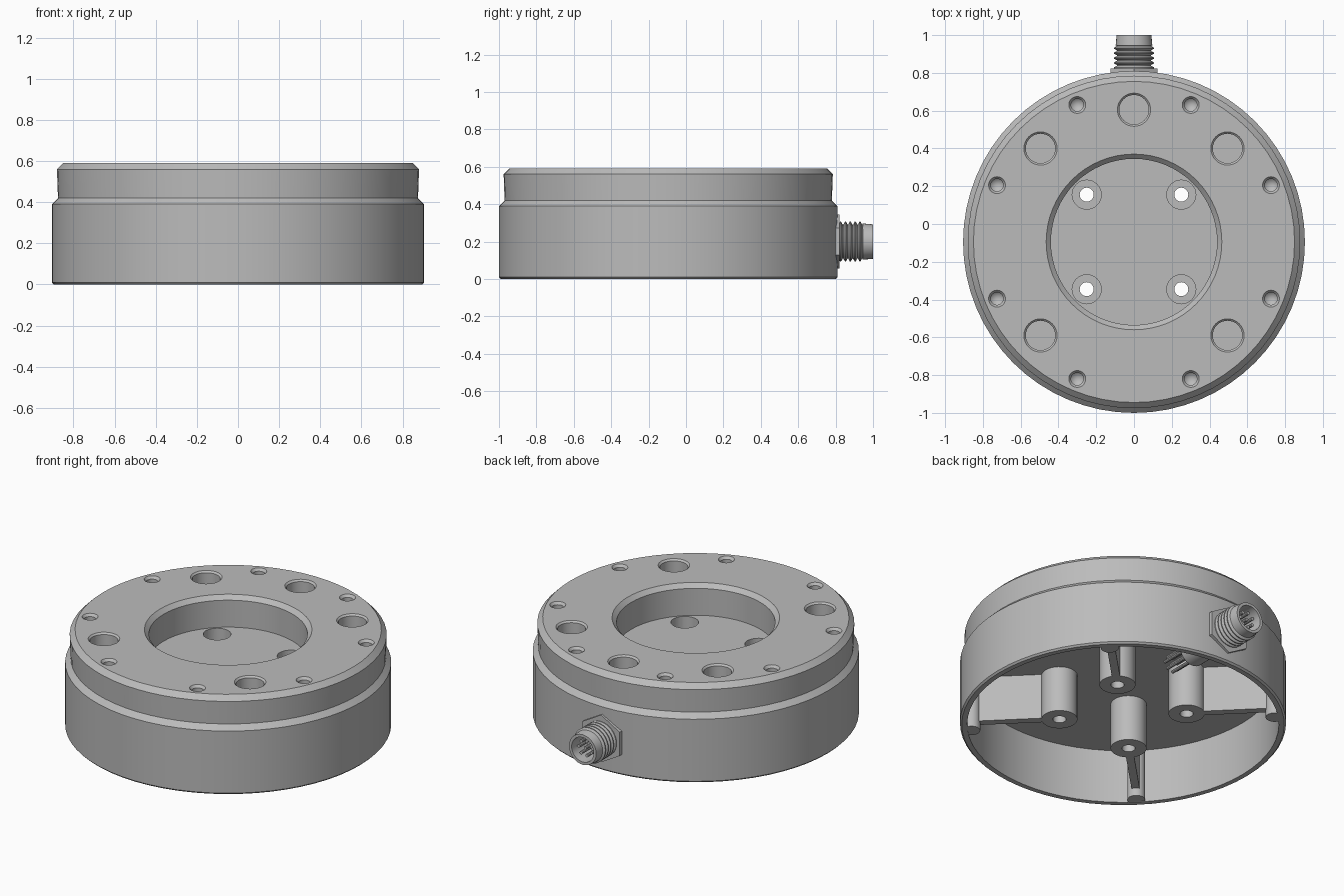
import bpy, bmesh
from math import radians, cos, sin, pi
from mathutils import Matrix, Vector

old = bpy.data.objects.get("Cube")
if old:
    bpy.data.objects.remove(old, do_unlink=True)

CY = -0.095          # body axis position on y
PORT_Z = 0.2         # connector height

grey = bpy.data.materials.new("machined_grey")
grey.use_nodes = True
grey.diffuse_color = (0.5, 0.5, 0.5, 1)
grey.node_tree.nodes["Principled BSDF"].inputs["Base Color"].default_value = (0.5, 0.5, 0.5, 1)


def add_lathe(bm, profile, steps, matrix=Matrix()):
    """Revolve a closed (radius, height) loop about z and add it to bm."""
    part = bmesh.new()
    verts = [part.verts.new((r, 0, z)) for r, z in profile]
    edges = []
    for a, b in zip(verts, verts[1:] + verts[:1]):
        if a.co.x > 0 or b.co.x > 0:
            edges.append(part.edges.new((a, b)))
    bmesh.ops.spin(part, geom=verts + edges, cent=(0, 0, 0), axis=(0, 0, 1),
                   angle=2 * pi, steps=steps)
    bmesh.ops.remove_doubles(part, verts=part.verts, dist=0.0002)
    bmesh.ops.recalc_face_normals(part, faces=part.faces)
    part.transform(matrix)
    mesh = bpy.data.meshes.new("temporary")
    part.to_mesh(mesh)
    part.free()
    bm.from_mesh(mesh)
    bpy.data.meshes.remove(mesh)


def add_rod(bm, r, z0, z1, steps, matrix=Matrix()):
    add_lathe(bm, [(0, z0), (r, z0), (r, z1), (0, z1)], steps, matrix)


def finish(name, bm):
    mesh = bpy.data.meshes.new(name)
    bm.to_mesh(mesh)
    bm.free()
    obj = bpy.data.objects.new(name, mesh)
    bpy.context.collection.objects.link(obj)
    mesh.materials.append(grey)
    return obj


def smooth(obj):
    bpy.ops.object.select_all(action="DESELECT")
    obj.select_set(True)
    bpy.context.view_layer.objects.active = obj
    bpy.ops.object.shade_smooth_by_angle(angle=radians(28))


def polar(radius, degrees):
    a = radians(degrees)
    return Matrix.Translation((radius * cos(a), CY + radius * sin(a), 0))


# Housing: stepped outside, recessed top, hollow underneath
bm = bmesh.new()
add_lathe(bm, [(0, 0.40), (0.44, 0.40), (0.44, 0.565), (0.465, 0.59), (0.85, 0.59),
               (0.88, 0.56), (0.875, 0.42), (0.88, 0.415), (0.905, 0.39), (0.905, 0.01),
               (0.895, 0), (0.865, 0), (0.865, 0.33), (0, 0.33)],
          64, Matrix.Translation((0, CY, 0)))
housing = finish("housing", bm)

# Hole cutters: dowel holes, threaded holes and mounting holes
bm = bmesh.new()
for angle in (45, 90, 135, 225, 315):
    add_lathe(bm, [(0, 0.40), (0.078, 0.40), (0.078, 0.58), (0.088, 0.59), (0.088, 0.62), (0, 0.62)],
              32, polar(0.70, angle))
for i in range(8):
    add_lathe(bm, [(0, 0.43), (0.033, 0.46), (0.033, 0.575), (0.045, 0.59), (0.045, 0.62), (0, 0.62)],
              20, polar(0.785, 22.5 + 45 * i))
for i in range(4):
    add_rod(bm, 0.077, 0.3, 0.5, 32, polar(0.354, 45 + 90 * i))
cutter = finish("hole_cutter", bm)
cutter.hide_render = True

cut = housing.modifiers.new("holes", "BOOLEAN")
cut.operation = "DIFFERENCE"
cut.solver = "EXACT"
cut.object = cutter
bpy.context.view_layer.objects.active = housing
bpy.ops.object.modifier_apply(modifier=cut.name)
bpy.data.objects.remove(cutter, do_unlink=True)
smooth(housing)

# Counterbored mounting bosses, with ribs and wall lugs
for i, side in enumerate(("back_left", "back_right", "front_right", "front_left")):
    angle = 45 + 90 * i
    bm = bmesh.new()
    add_lathe(bm, [(0.037, 0.05), (0.1, 0.05), (0.1, 0.345), (0.077, 0.345),
                   (0.077, 0.24), (0.037, 0.24)], 32, polar(0.354, angle))
    smooth(finish(side + "_boss", bm))

    bm = bmesh.new()
    bmesh.ops.create_cube(bm, size=1)
    bm.transform(polar(0.652, angle) @ Matrix.Rotation(radians(angle), 4, "Z")
                 @ Matrix.Translation((0, 0, 0.195)) @ Matrix.Diagonal((0.42, 0.045, 0.29, 1)))
    finish(side + "_rib", bm)

    bm = bmesh.new()
    add_rod(bm, 0.05, 0.003, 0.34, 24, polar(0.845, angle))
    smooth(finish(side + "_wall_lug", bm))

# Connector: local z runs outward along +y
port = Matrix.Translation((0, 0, PORT_Z)) @ Matrix.Rotation(radians(-90), 4, "X")

bm = bmesh.new()
bmesh.ops.create_cone(bm, cap_ends=True, segments=6, radius1=0.145, radius2=0.145, depth=0.07)
bm.transform(port @ Matrix.Translation((0, 0, 0.787)))
finish("connector_nut", bm)

# Threaded barrel with an open socket
profile = [(0, 0.5), (0.085, 0.5), (0.085, 0.81)]
pitch = 0.026
for i in range(5):
    z = 0.815 + i * pitch
    profile += [(0.09, z), (0.107, z + 0.009), (0.107, z + 0.014), (0.09, z + 0.023)]
profile += [(0.097, 0.945), (0.092, 1), (0.075, 1), (0.075, 0.86), (0, 0.86)]
bm = bmesh.new()
add_lathe(bm, profile, 32, port)
smooth(finish("connector_barrel", bm))

# Contact pins passing through the barrel
bm = bmesh.new()
spots = [Vector((0, 0, 0))] + [Vector((0.045 * cos(a * pi / 3.5), 0.045 * sin(a * pi / 3.5), 0))
                               for a in range(7)]
for spot in spots:
    add_rod(bm, 0.01, 0.32, 0.975, 10, port @ Matrix.Translation(spot))
smooth(finish("connector_pins", bm))
